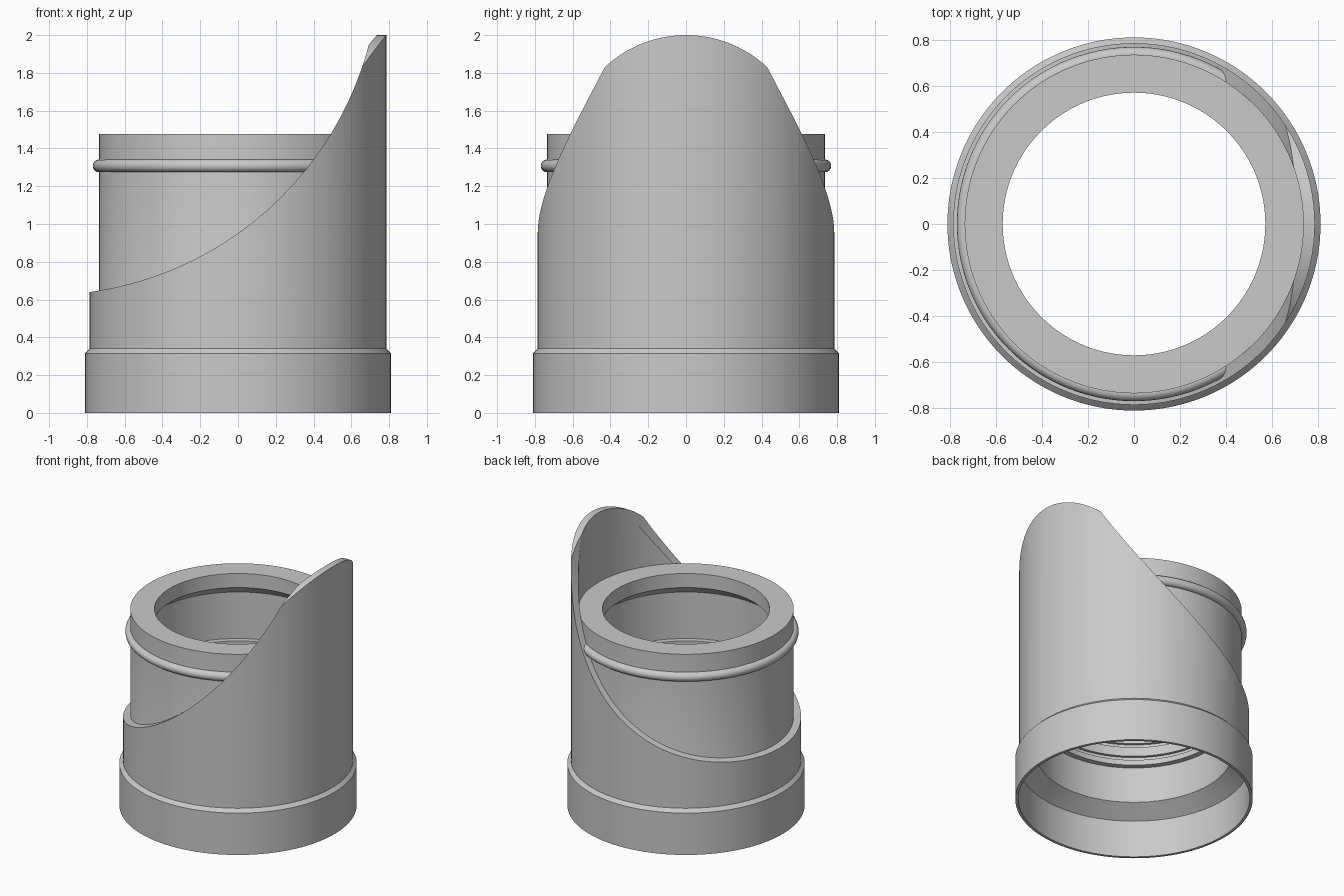
import bpy, bmesh
from math import sin, cos, pi
from mathutils import Vector

SEGS = 192
cube = bpy.data.objects.get("Cube")
if cube:
    bpy.data.objects.remove(cube)

grey = bpy.data.materials.new("plain grey")
grey.use_nodes = True
colour = (0.59, 0.59, 0.59, 1)
grey.diffuse_color = colour
bsdf = next(n for n in grey.node_tree.nodes if n.type == 'BSDF_PRINCIPLED')
bsdf.inputs["Base Color"].default_value = colour


def finish(name, bm):
    bmesh.ops.recalc_face_normals(bm, faces=bm.faces)
    mesh = bpy.data.meshes.new(name)
    bm.to_mesh(mesh)
    bm.free()
    mesh.materials.append(grey)
    obj = bpy.data.objects.new(name, mesh)
    bpy.context.collection.objects.link(obj)
    bpy.ops.object.select_all(action='DESELECT')
    obj.select_set(True)
    bpy.context.view_layer.objects.active = obj
    return obj


def smooth():
    bpy.ops.object.shade_smooth_by_angle(angle=pi / 7)


def ring_solid(name, section):
    """Sweep a closed (radius, height) section around z."""
    bm = bmesh.new()
    loops = []
    for i in range(SEGS):
        a = 2 * pi * i / SEGS
        loops.append([bm.verts.new((r * cos(a), r * sin(a), z)) for r, z in section])
    n = len(section)
    for i in range(SEGS):
        p, q = loops[i], loops[(i + 1) % SEGS]
        for j in range(n):
            k = (j + 1) % n
            bm.faces.new((p[j], q[j], q[k], p[k]))
    return finish(name, bm)


def prism(name, points, sweep):
    """Extrude a closed outline along a vector."""
    bm = bmesh.new()
    face = bm.faces.new([bm.verts.new(p) for p in points])
    out = bmesh.ops.extrude_face_region(bm, geom=[face], use_keep_orig=True)
    moved = [v for v in out["geom"] if isinstance(v, bmesh.types.BMVert)]
    bmesh.ops.translate(bm, verts=moved, vec=Vector(sweep))
    obj = finish(name, bm)
    obj.hide_render = True
    return obj


# Base collar: thin skirt with a chamfered shoulder
ring_solid("base_collar", [(0.79, 0), (0.81, 0), (0.81, 0.315), (0.785, 0.34),
                           (0.735, 0.34), (0.745, 0.31), (0.79, 0.28)])
smooth()

# Inner body: top lip, flared underside, ribbed joint and funnel mouth
BODY, LIP, WALL, RIB, TOP = 0.735, 0.57, 0.67, 0.63, 1.476
body = [(0.745, 0.31), (BODY, 0.34), (BODY, TOP), (LIP, TOP), (LIP, 1.37),
        (WALL, 1.29), (WALL, 0.94), (RIB, 0.94)]
for high, low in ((0.9, 0.87), (0.8, 0.77), (0.7, 0.67)):
    body += [(RIB, high), (RIB + 0.02, high), (RIB + 0.02, low), (RIB, low)]
body += [(RIB, 0.63), (WALL, 0.63), (WALL, 0.36)]
ring_solid("inner_body", body)
smooth()

# Rounded bead around the body
ring_solid("body_bead", [(BODY + 0.034 * cos(t * pi / 8), 1.308 + 0.034 * sin(t * pi / 8))
                         for t in range(16)])
smooth()

# Outer sleeve: tall ring cut by a sweep across the sides and an arch at the tip
sleeve = ring_solid("outer_sleeve", [(0.785, 0.33), (0.785, 2.1), (BODY, 2.1), (BODY, 0.33)])
steps = 256
sweep_cutter = prism("sweep_cutter",
                     [(-1.03 + 1.782 * cos(2 * pi * t / steps), -1,
                       2.405 + 1.782 * sin(2 * pi * t / steps)) for t in range(steps)],
                     (0, 2, 0))
arch = [(0, 0.628 * cos(a), 1.372 + 0.628 * sin(a))
        for a in (pi * (0.08 + 0.84 * t / 64) for t in range(65))]
arch_cutter = prism("arch_cutter",
                    arch + [(0, -0.9, 1.52), (0, -0.9, 2.3), (0, 0.9, 2.3), (0, 0.9, 1.52)],
                    (1, 0, 0))
bpy.ops.object.select_all(action='DESELECT')
sleeve.select_set(True)
bpy.context.view_layer.objects.active = sleeve
for cutter in (sweep_cutter, arch_cutter):
    mod = sleeve.modifiers.new("cut", 'BOOLEAN')
    mod.operation = 'DIFFERENCE'
    mod.solver = 'EXACT'
    mod.object = cutter
    bpy.ops.object.modifier_apply(modifier=mod.name)
    bpy.data.objects.remove(cutter)
smooth()
